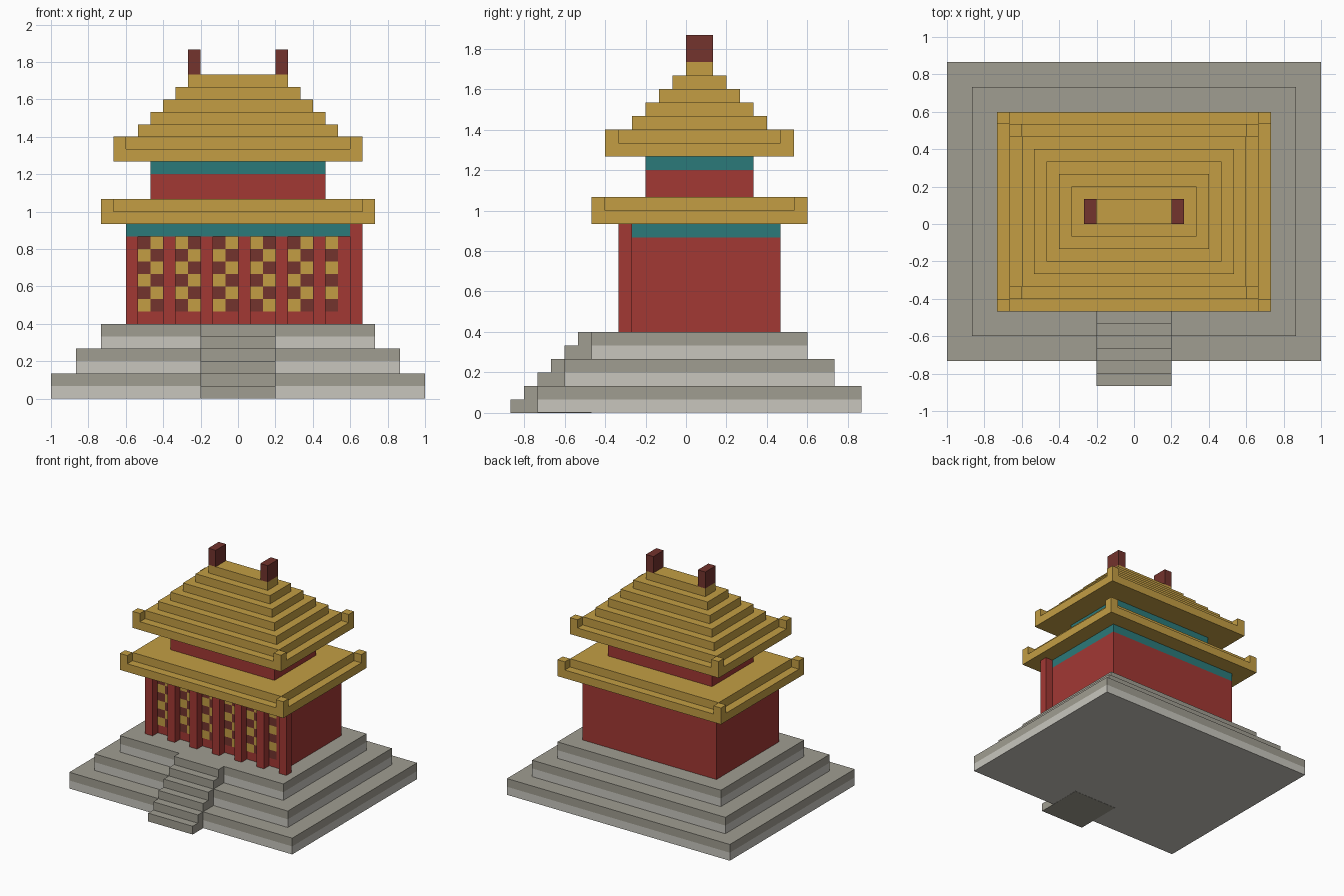
import bpy, bmesh

if "Cube" in bpy.data.objects:
    bpy.data.objects.remove(bpy.data.objects["Cube"])

U = 1 / 15  # one block of the model


def srgb(r, g, b):
    f = lambda c: c / 12.92 if c <= 0.04045 else ((c + 0.055) / 1.055) ** 2.4
    return (f(r / 255), f(g / 255), f(b / 255), 1)


def material(name, *rgb):
    m = bpy.data.materials.new(name)
    m.diffuse_color = srgb(*rgb)
    m.use_nodes = True
    m.node_tree.nodes["Principled BSDF"].inputs["Base Color"].default_value = m.diffuse_color
    return m


LIGHT = material("light stone", 200, 198, 190)
STONE = material("grey stone", 160, 157, 145)
RED = material("red paint", 162, 56, 52)
TEAL = material("teal paint", 43, 122, 122)
GOLD = material("gold tile", 195, 158, 68)
MAROON = material("dark maroon", 115, 51, 45)


def finish(name, bm, *mats):
    me = bpy.data.meshes.new(name)
    bm.to_mesh(me)
    bm.free()
    for m in mats:
        me.materials.append(m)
    ob = bpy.data.objects.new(name, me)
    bpy.context.collection.objects.link(ob)
    return ob


def boxes(name, mat, *ranges):
    """One object from boxes given as (x0, x1, y0, y1, z0, z1) in blocks."""
    bm = bmesh.new()
    for x0, x1, y0, y1, z0, z1 in ranges:
        for v in bmesh.ops.create_cube(bm, size=1)["verts"]:
            v.co = (U * (x1 if v.co.x > 0 else x0),
                    U * (y1 if v.co.y > 0 else y0),
                    U * (z1 if v.co.z > 0 else z0))
    return finish(name, bm, mat)


# Terrace: three tiers, pale below and grey on top
for i in range(3):
    w, y0, y1, z = 15 - 2 * i, -11 + 2 * i, 13 - 2 * i, 2 * i
    # the lowest tier sits a hair higher so the stair underside shows
    boxes(f"terrace_base_{i + 1}", LIGHT, (-w, w, y0, y1, z or 0.02, z + 1))
    boxes(f"terrace_top_{i + 1}", STONE, (-w, w, y0, y1, z + 1, z + 2))

# Front stairs
boxes("stairs", STONE, *[(-3, 3, -13 + i, -7, i, i + 1) for i in range(6)])

# Lower hall, with beam and front columns
boxes("lower_wall", RED, (-9, 9, -4, 7, 6, 13))
boxes("lower_beam", TEAL, (-9, 9, -5, 7, 13, 14))
boxes("columns", RED, *[(x, x + 1, -5, -4, 6, 14 if x == 9 else 13)
                        for x in range(-9, 10, 3)])

# Window lattice: thin panel with a checker of gold and maroon cells
bm = bmesh.new()
for x in range(-8, 8):
    for z in range(7, 13):
        corners = ((x, z), (x + 1, z), (x + 1, z + 1), (x, z + 1))
        f = bm.faces.new([bm.verts.new((a * U, -4 * U - 0.003, c * U)) for a, c in corners])
        f.material_index = (x + z) % 2
bmesh.ops.remove_doubles(bm, verts=bm.verts, dist=0.001)
finish("window_lattice", bm, MAROON, GOLD)


def corner_tips(w, y0, y1, z):
    return [(x, x + 1, y, y + 1, z, z + 1) for x in (-w, w - 1) for y in (y0, y1 - 1)]


# Lower roof with raised corners
boxes("lower_roof", GOLD, (-11, 11, -7, 9, 14, 15), (-10, 10, -6, 8, 15, 16))
boxes("lower_roof_corners", GOLD, *corner_tips(11, -7, 9, 15))

# Upper hall
boxes("upper_wall", RED, (-7, 7, -3, 5, 16, 18))
boxes("upper_beam", TEAL, (-7, 7, -3, 5, 18, 19))

# Upper stepped roof with raised corners
boxes("upper_roof", GOLD, *[(i - 10, 10 - i, i - 6, 8 - i, 19 + i, 20 + i) for i in range(7)])
boxes("upper_roof_corners", GOLD, *corner_tips(10, -6, 8, 20))

# Ridge ornaments
boxes("ridge_ornaments", MAROON, *[(x, x + 1, 0, 2, 26, 28) for x in (-4, 3)])
